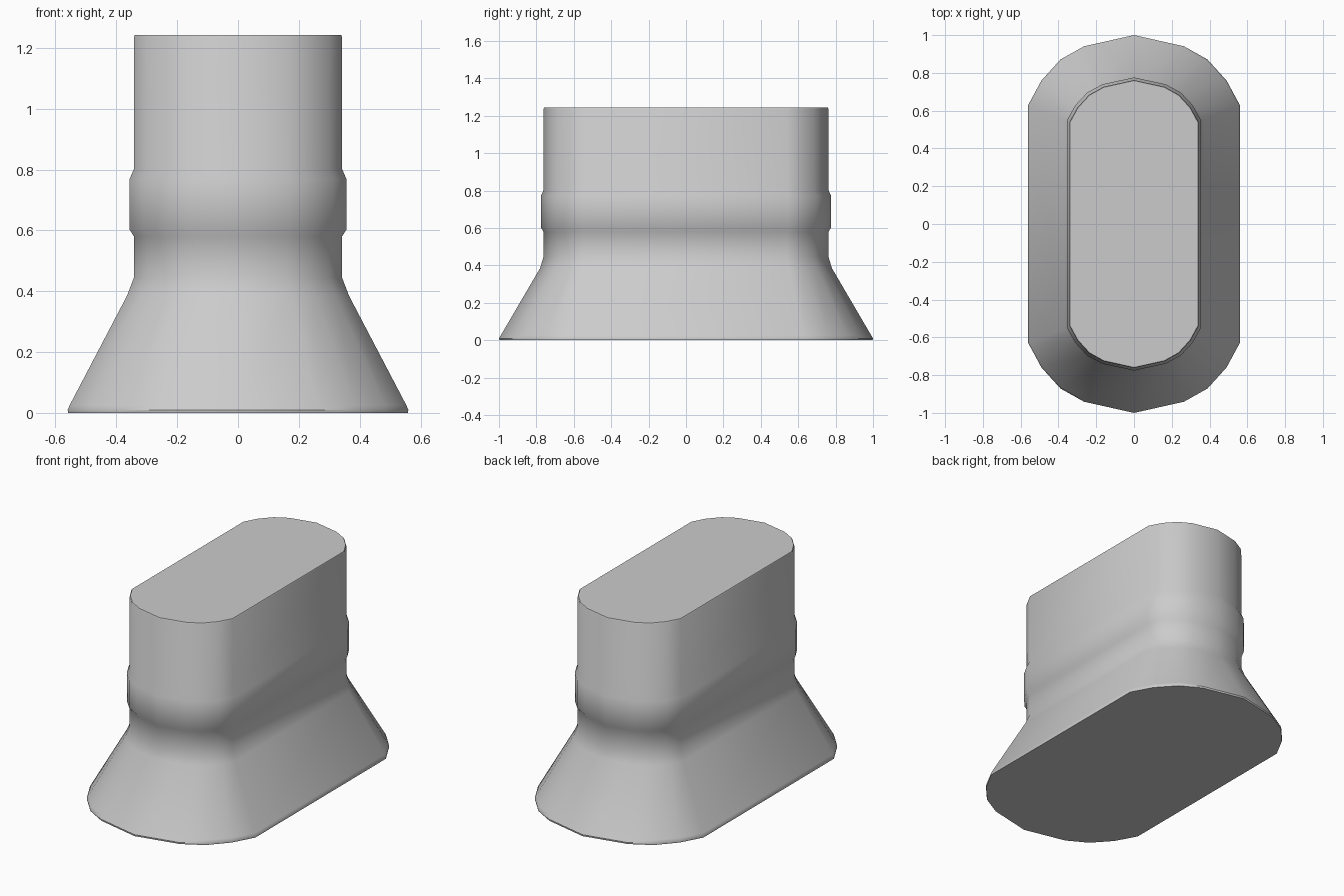
import bpy, bmesh, math

if "Cube" in bpy.data.objects:
    bpy.data.objects.remove(bpy.data.objects["Cube"])

# Rounded end of the oval: fractions of half width and of end depth
ARC = [(1, 0), (0.875, 0.35), (0.696, 0.65), (0.473, 0.84), (0, 1)]

# Side profile: height, half width, straight half length, full half length
PROFILE = [
    (0.000, 0.558, 0.630, 0.998),   # base lip
    (0.010, 0.560, 0.630, 1.000),
    (0.026, 0.553, 0.627, 0.990),
    (0.385, 0.365, 0.550, 0.780),   # top of flare
    (0.445, 0.342, 0.540, 0.762),
    (0.580, 0.342, 0.540, 0.762),   # raised band
    (0.602, 0.356, 0.547, 0.776),
    (0.770, 0.356, 0.547, 0.776),
    (0.802, 0.342, 0.540, 0.762),
    (1.236, 0.342, 0.540, 0.762),   # upper neck and rim
    (1.243, 0.339, 0.537, 0.759),
]


def oval(a, b, c):
    """Counter-clockwise oval outline with faceted ends."""
    q = [(a * u, b + (c - b) * v) for u, v in ARC]
    half = q + [(-x, y) for x, y in reversed(q[:-1])]
    return half + [(-x, -y) for x, y in half]


bm = bmesh.new()
rings = [[bm.verts.new((x, y, z)) for x, y in oval(a, b, c)]
         for z, a, b, c in PROFILE]

# Walls between neighbouring rings
for lo, hi in zip(rings, rings[1:]):
    n = len(lo)
    for i in range(n):
        j = (i + 1) % n
        bm.faces.new((lo[i], lo[j], hi[j], hi[i]))

# Flat underside and top
bm.faces.new(rings[0][::-1])
bm.faces.new(rings[-1])

mesh = bpy.data.meshes.new("flared_oval_duct")
bm.to_mesh(mesh)
bm.free()
duct = bpy.data.objects.new("flared_oval_duct", mesh)
bpy.context.collection.objects.link(duct)

# Smooth walls, crisp caps
bpy.context.view_layer.objects.active = duct
duct.select_set(True)
bpy.ops.object.shade_smooth_by_angle(angle=math.radians(40))
